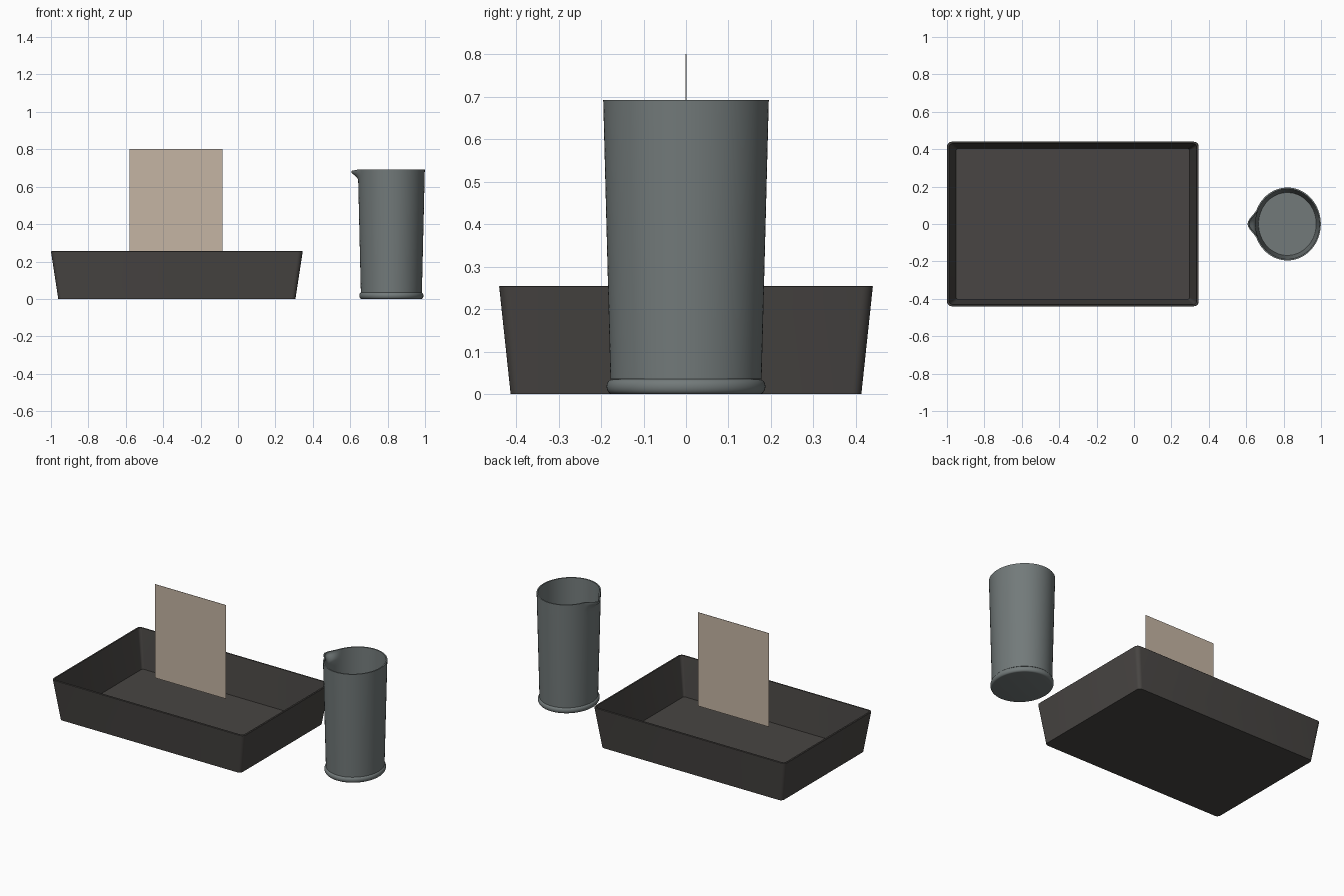
import bpy, bmesh, math
from math import sin, cos, pi

if "Cube" in bpy.data.objects:
    bpy.data.objects.remove(bpy.data.objects["Cube"])


def material(name, rgb):
    m = bpy.data.materials.new(name)
    m.diffuse_color = (*rgb, 1)
    m.use_nodes = True
    m.node_tree.nodes["Principled BSDF"].inputs["Base Color"].default_value = m.diffuse_color
    return m


def loft(name, rings, mat, angle=35):
    """Skin a stack of equal-length point rings and cap both ends."""
    bm = bmesh.new()
    loops = [[bm.verts.new(p) for p in ring] for ring in rings]
    n = len(loops[0])
    for a, b in zip(loops, loops[1:]):
        for i in range(n):
            j = (i + 1) % n
            bm.faces.new((a[i], a[j], b[j], b[i]))
    bm.faces.new(loops[0][::-1])
    bm.faces.new(loops[-1])
    bmesh.ops.recalc_face_normals(bm, faces=bm.faces[:])
    me = bpy.data.meshes.new(name)
    bm.to_mesh(me)
    bm.free()
    ob = bpy.data.objects.new(name, me)
    bpy.context.collection.objects.link(ob)
    me.materials.append(mat)
    bpy.ops.object.select_all(action='DESELECT')
    ob.select_set(True)
    bpy.context.view_layer.objects.active = ob
    bpy.ops.object.shade_smooth_by_angle(angle=math.radians(angle))
    return ob


def rounded_rect(cx, hx, hy, r, z, seg=6):
    pts = []
    for k, (sx, sy) in enumerate(((1, 1), (-1, 1), (-1, -1), (1, -1))):
        for i in range(seg + 1):
            a = (k + i / seg) * pi / 2
            pts.append((cx + sx * (hx - r) + r * cos(a), sy * (hy - r) + r * sin(a), z))
    return pts


# Open tray with flared thin walls
TX = -0.327
loft("tray", [rounded_rect(TX, hx, hy, r, z) for hx, hy, r, z in (
    (0.634, 0.413, 0.022, 0.0),
    (0.673, 0.440, 0.026, 0.253),
    (0.671, 0.438, 0.024, 0.255),
    (0.662, 0.430, 0.018, 0.255),
    (0.624, 0.403, 0.012, 0.012))], material("tray_dark", (0.065, 0.06, 0.056)))

# Upright sheet held above the tray floor
bpy.ops.mesh.primitive_cube_add(size=1, location=(-0.332, 0, 0.505))
sheet = bpy.context.object
sheet.name = "paper_sheet"
sheet.scale = (0.496, 0.002, 0.592)
sheet.data.materials.append(material("paper_beige", (0.56, 0.46, 0.37)))

# Beaker: slightly oval, tapered, with a pouring lip on the -x side
CX, RATIO, TOP, N = 0.82, 0.917, 0.693, 96


def beaker_ring(r, z):
    ramp = max(0, min(1, (z - 0.635) / 0.045)) ** 1.5
    pts = []
    for i in range(N):
        a = 2 * pi * i / N
        d = abs(a - pi) / 0.42
        lip = ramp * cos(d * pi / 2) ** 2 if d < 1 else 0
        rr = r + 0.037 * lip
        pts.append((CX + rr * RATIO * cos(a), r * sin(a), z - 0.008 * lip))
    return pts


def wall(z):
    return 0.178 + 0.017 * (z - 0.035) / (TOP - 0.035)


levels = [0.035, 0.2, 0.4, 0.6, 0.635, 0.645, 0.655, 0.665, 0.675, 0.683, TOP]
foot = [(0.174 + 0.013 * cos(t), 0.0175 + 0.0175 * sin(t))
        for t in (pi * (i / 12 - 0.5) for i in range(13))]
outer = [(wall(z), z) for z in levels]
inner = [(wall(z) - 0.008, z) for z in reversed(levels)]
profile = foot + outer + inner + [(0.168, 0.02)]
loft("beaker", [beaker_ring(r, z) for r, z in profile], material("beaker_grey", (0.17, 0.195, 0.195)), 40)
